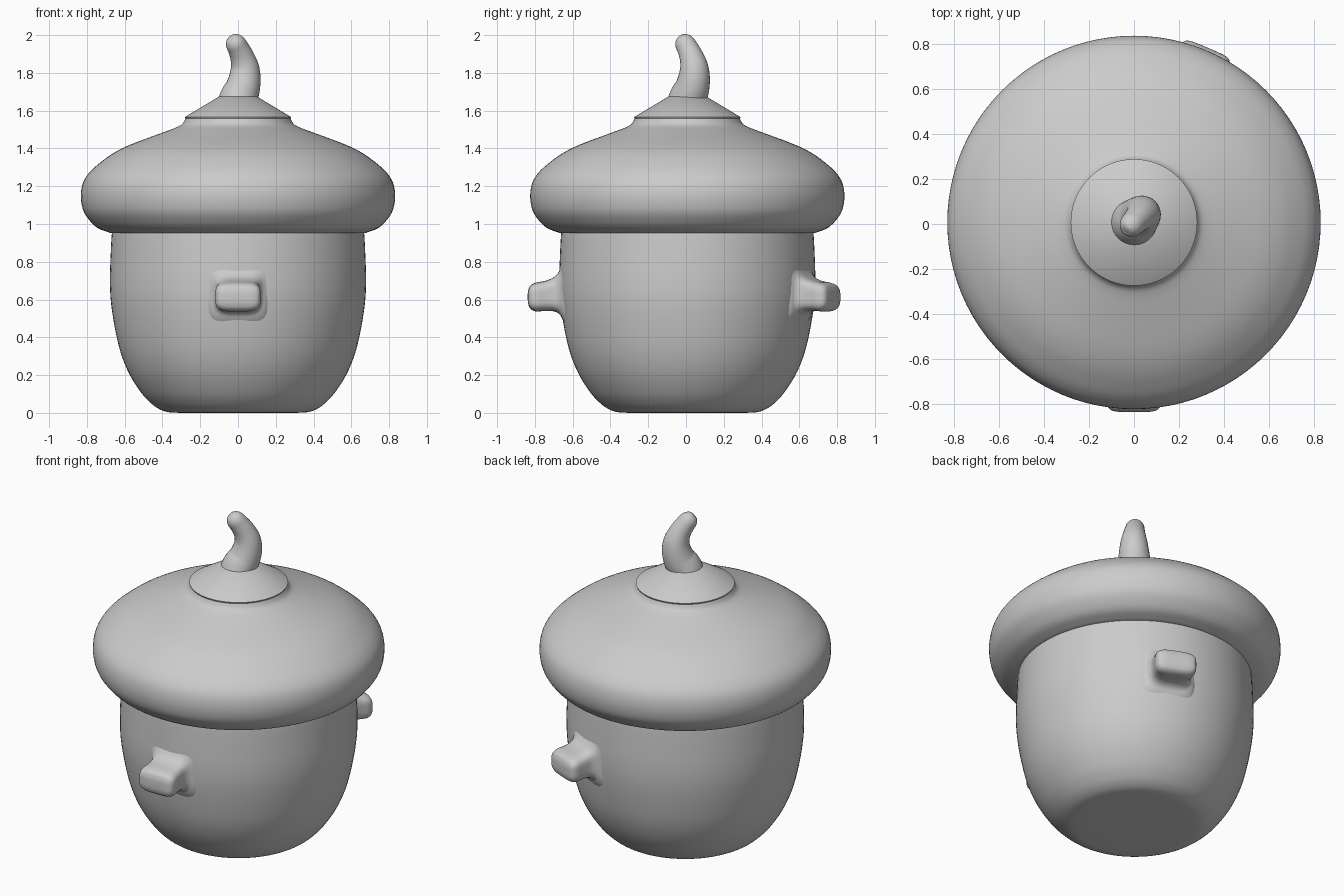
import bpy, bmesh, math
from mathutils import Vector

if "Cube" in bpy.data.objects:
    bpy.data.objects.remove(bpy.data.objects["Cube"])

CY = 0.007  # axis of the jar in y


def smooth_points(pts, steps=5):
    """Catmull-Rom interpolation through a list of points of any dimension."""
    pts = [Vector(p) for p in pts]
    ext = [2 * pts[0] - pts[1]] + pts + [2 * pts[-1] - pts[-2]]
    out = []
    for a, b, c, d in zip(ext, ext[1:], ext[2:], ext[3:]):
        for i in range(steps):
            t = i / steps
            out.append(0.5 * (2 * b + (c - a) * t + (2 * a - 5 * b + 4 * c - d) * t * t
                              + (3 * b - a - 3 * c + d) * t ** 3))
    return out + [pts[-1]]


def loft(name, rings, angle=40):
    """Skin a list of equal-length rings and close both ends."""
    bm = bmesh.new()
    loops = [[bm.verts.new(p) for p in r] for r in rings]
    n = len(loops[0])
    for lo, hi in zip(loops, loops[1:]):
        for i in range(n):
            bm.faces.new((lo[i], lo[(i + 1) % n], hi[(i + 1) % n], hi[i]))
    bm.faces.new(loops[0][::-1])
    bm.faces.new(loops[-1])
    bmesh.ops.recalc_face_normals(bm, faces=bm.faces)
    me = bpy.data.meshes.new(name)
    bm.to_mesh(me)
    bm.free()
    ob = bpy.data.objects.new(name, me)
    bpy.context.collection.objects.link(ob)
    bpy.ops.object.select_all(action='DESELECT')
    ob.select_set(True)
    bpy.context.view_layer.objects.active = ob
    bpy.ops.object.shade_smooth_by_angle(angle=math.radians(angle))
    return ob


def lathe(name, profile, n=96):
    turn = [2 * math.pi * i / n for i in range(n)]
    return loft(name, [[(r * math.cos(a), CY + r * math.sin(a), z) for a in turn]
                       for r, z in profile])


def handle(name, azimuth):
    """Rounded stub flaring into the body: distance, half width, low z, high z."""
    sections = [(0.60, 0.20, 0.41, 0.88), (0.655, 0.155, 0.485, 0.80), (0.675, 0.13, 0.52, 0.755),
                (0.705, 0.115, 0.537, 0.72), (0.75, 0.115, 0.54, 0.70), (0.80, 0.12, 0.537, 0.69),
                (0.83, 0.11, 0.55, 0.675), (0.842, 0.085, 0.575, 0.65), (0.845, 0.04, 0.60, 0.63)]
    az = math.radians(azimuth)
    out, side = Vector((math.cos(az), math.sin(az), 0)), Vector((-math.sin(az), math.cos(az), 0))
    rings = []
    for d, w, lo, hi in smooth_points(sections, 4):
        ring = []
        for i in range(40):
            c, s = math.cos(math.pi * i / 20), math.sin(math.pi * i / 20)
            k = (c ** 4 + s ** 4) ** -0.25
            p = out * d + side * (w * k * c)
            ring.append((p.x, p.y + CY, (lo + hi) / 2 + (hi - lo) / 2 * k * s))
        rings.append(ring)
    return loft(name, rings, 60)


# Jar body with flat foot
lathe("jar_body", smooth_points([
    (0.30, 0.0), (0.37, 0.004), (0.42, 0.022), (0.465, 0.055), (0.515, 0.11), (0.575, 0.205),
    (0.62, 0.315), (0.65, 0.44), (0.672, 0.58), (0.678, 0.70), (0.674, 0.84), (0.668, 0.95),
    (0.66, 1.0)]))

# Domed lid with flat underside
lathe("lid", [(0.30, 0.95)] + smooth_points([
    (0.675, 0.952), (0.745, 0.98), (0.795, 1.03), (0.822, 1.08), (0.832, 1.15), (0.82, 1.22),
    (0.785, 1.275), (0.73, 1.325), (0.66, 1.375), (0.57, 1.42), (0.41, 1.48), (0.33, 1.51),
    (0.295, 1.53), (0.277, 1.56)]))

# Conical collar under the stem
lathe("stem_collar", [(0.27, 1.54), (0.278, 1.556), (0.282, 1.566), (0.10, 1.675)])

# Curved stem: offset along the diagonal lean, height, radius
path = smooth_points([
    (0.0, 1.62, 0.118), (0.006, 1.67, 0.102), (0.025, 1.72, 0.092), (0.036, 1.775, 0.084),
    (0.036, 1.83, 0.075), (0.022, 1.885, 0.064), (0.002, 1.93, 0.057), (-0.014, 1.958, 0.053),
    (-0.024, 1.975, 0.044), (-0.031, 1.987, 0.028), (-0.034, 1.991, 0.008)])
lean = Vector((1, 1, 0))
rings = []
for j, p in enumerate(path):
    a, b = path[max(j - 1, 0)], path[min(j + 1, len(path) - 1)]
    tangent = (lean * (b[0] - a[0]) + Vector((0, 0, b[1] - a[1]))).normalized()
    u = Vector((1, -1, 0)).normalized()
    v = tangent.cross(u)
    centre = lean * p[0] + Vector((0, CY, p[1]))
    rings.append([centre + p[2] * (u * math.cos(math.pi * i / 16) + v * math.sin(math.pi * i / 16))
                  for i in range(32)])
loft("stem", rings, 60)

# Two stub handles
handle("front_handle", -90)
handle("back_handle", 67)
